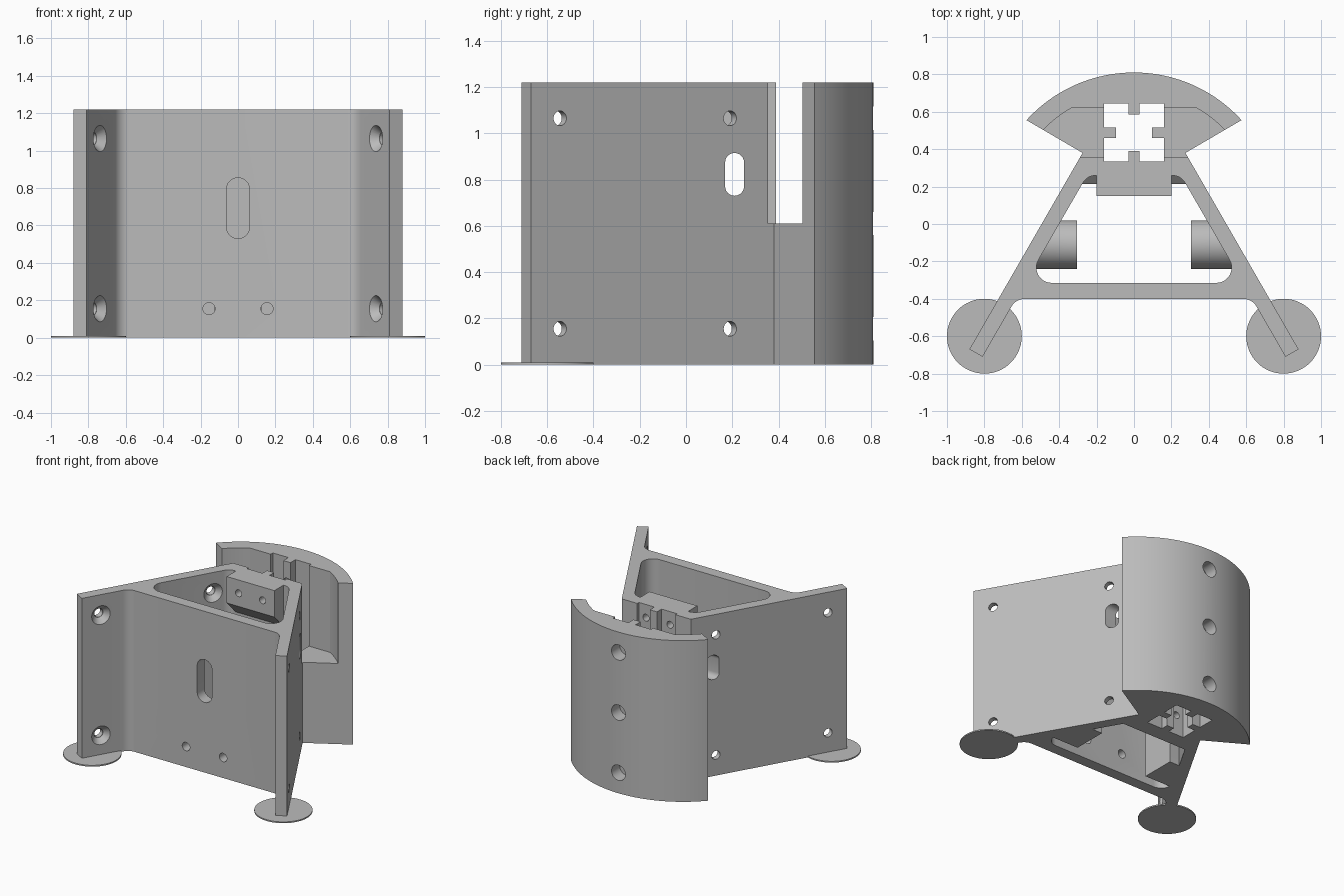
import bpy, bmesh
from math import radians, sin, cos
from mathutils import Vector, Matrix

cube = bpy.data.objects.get("Cube")
if cube:
    bpy.data.objects.remove(cube, do_unlink=True)

HEIGHT = 1.22
MID = 0.61
ARC_Y = 0.034      # centre of the curved back

grey = bpy.data.materials.new("light_grey")
grey.use_nodes = True
grey.diffuse_color = (0.5, 0.5, 0.5, 1)
grey.node_tree.nodes["Principled BSDF"].inputs["Base Color"].default_value = (0.5, 0.5, 0.5, 1)


def finish(name, bm):
    bmesh.ops.recalc_face_normals(bm, faces=bm.faces)
    mesh = bpy.data.meshes.new(name)
    bm.to_mesh(mesh)
    bm.free()
    mesh.materials.append(grey)
    obj = bpy.data.objects.new(name, mesh)
    bpy.context.collection.objects.link(obj)
    return obj


def prism(name, points, lo, hi, axis="z"):
    """Extrude a 2D outline along an axis; x uses (y, z), y uses (x, z)."""
    place = {"x": lambda a, b, t: (t, a, b),
             "y": lambda a, b, t: (a, t, b),
             "z": lambda a, b, t: (a, b, t)}[axis]
    bm = bmesh.new()
    face = bm.faces.new([bm.verts.new(place(a, b, lo)) for a, b in points])
    new = bmesh.ops.extrude_face_region(bm, geom=[face])["geom"]
    bmesh.ops.translate(bm, vec=place(0, 0, hi - lo),
                        verts=[v for v in new if isinstance(v, bmesh.types.BMVert)])
    return finish(name, bm)


def rod(name, start, end, r1, r2=None, segments=32):
    """Cylinder or cone between two points."""
    start, end = Vector(start), Vector(end)
    d = end - start
    turn = d.to_track_quat("Z", "Y").to_matrix().to_4x4()
    bm = bmesh.new()
    bmesh.ops.create_cone(bm, cap_ends=True, segments=segments, radius1=r1,
                          radius2=r1 if r2 is None else r2, depth=d.length,
                          matrix=Matrix.Translation((start + end) / 2) @ turn)
    return finish(name, bm)


def arc(cx, cy, r, a0, a1, n):
    return [(cx + r * cos(radians(a0 + (a1 - a0) * i / n)),
             cy + r * sin(radians(a0 + (a1 - a0) * i / n))) for i in range(n + 1)]


def mirrored(half):
    """Close a right-hand outline with its mirror image."""
    return half + [(-x, y) for x, y in reversed(half) if abs(x) > 1e-5]


def fillet(before, corner, after, r, n=8):
    """Points of a rounded corner."""
    p, c, q = Vector(before), Vector(corner), Vector(after)
    u, v = (p - c).normalized(), (q - c).normalized()
    half = u.angle(v) / 2
    centre = c + (u + v).normalized() * (r / sin(half))
    reach = r * cos(half) / sin(half)
    start, end = c + u * reach - centre, c + v * reach - centre
    points = []
    for i in range(n + 1):
        t = 2 * half
        sweep = radians(180) - t
        a, b = sin(sweep * (1 - i / n)), sin(sweep * i / n)
        points.append(tuple(centre + (start * a + end * b) / sin(sweep)))
    return points


def capsule(cx, z0, z1, r):
    return arc(cx, z1 - r, r, 0, 180, 12) + arc(cx, z0 + r, r, 180, 360, 12)


def combine(target, tool, operation="DIFFERENCE"):
    tool.hide_render = True
    mod = target.modifiers.new("combine", "BOOLEAN")
    mod.operation, mod.solver, mod.object = operation, "EXACT", tool
    bpy.context.view_layer.objects.active = target
    bpy.ops.object.modifier_apply(modifier=mod.name)
    bpy.data.objects.remove(tool, do_unlink=True)


def inner_x(y):
    """Inner face of the slanted side wall."""
    return 0.81 - 0.577 * (y + 0.71)


# Main body: front plate, slanted legs and curved back
back = arc(0, ARC_Y, 0.776, 42.2, 90, 28)
back[-1] = (0, 0.81)
outline = [(0, -0.4)]
outline += fillet((0, -0.4), (inner_x(-0.4), -0.4), (0.81, -0.71), 0.082)
outline += [(0.81, -0.71), (0.88, -0.67), (0.275, 0.38)] + back
body = prism("bracket_body", mirrored(outline), 0, HEIGHT)

# Central triangular opening with rounded corners
low, high = (inner_x(-0.315), -0.315), (inner_x(0.26), 0.26)
cavity = [(0, -0.315)] + fillet((0, -0.315), low, high, 0.082)
cavity += fillet(low, high, (0, 0.26), 0.082) + [(0, 0.26)]
combine(body, prism("cavity_cutter", mirrored(cavity), -0.1, 1.3))

# Clamp block, lower ledge and round-topped inner pillars
combine(body, prism("clamp_block", [(0.15, HEIGHT), (0.15, 1.02), (0.3, 0.87), (0.3, HEIGHT)],
                    -0.2, 0.2, "x"), "UNION")
combine(body, prism("lower_ledge", [(0.215, 0), (0.3, 0), (0.3, 0.38), (0.215, 0.3)],
                    -0.28, 0.28, "x"), "UNION")
pillar = [(-0.24, 0), (0.02, 0)] + arc(-0.11, 0.32, 0.13, 0, 180, 20)
for s in (-1, 1):
    # the outer end follows the slant of the wall
    post = prism("inner_pillar", pillar, s * 0.305, s * 0.42, "x")
    for v in post.data.vertices:
        if abs(v.co.x) > 0.4:
            v.co.x = s * (inner_x(v.co.y) + 0.03)
    combine(body, post, "UNION")

# Open gap between frame and curved shell in the upper half
gap = [(0, 0.39), (0.03, 0.39), (0.03, 0.355), (0.5, 0.355)]
gap += arc(0, ARC_Y, 0.675, 40, 60.2, 12) + [(0.03, 0.62), (0.03, 0.585), (0, 0.585)]
combine(body, prism("gap_cutter", mirrored(gap), MID, 1.3))

# Square post socket with four keys
socket = [(0, 0.39), (0.03, 0.39), (0.03, 0.335), (0.16, 0.335), (0.16, 0.46), (0.095, 0.46),
          (0.095, 0.515), (0.16, 0.515), (0.16, 0.645), (0.03, 0.645), (0.03, 0.585), (0, 0.585)]
combine(body, prism("socket_cutter", mirrored(socket), -0.1, 1.3))

# Slots in the front plate and side walls
combine(body, prism("front_slot", capsule(0, 0.53, 0.855, 0.062), -0.5, -0.25, "y"))
combine(body, prism("side_slot", capsule(0.21, 0.73, 0.915, 0.041), -0.6, 0.6, "x"))

# Screw holes
normal = Vector((0.866, 0.5, 0))
for s in (-1, 1):
    flip = Matrix.Diagonal((s, 1, 1))
    for z in (0.155, 1.065):
        for x, y in ((0.738, -0.585), (inner_x(0.15), 0.15)):
            p = Vector((x, y, z))
            combine(body, rod("wall_hole", flip @ (p - normal * 0.06),
                              flip @ (p + normal * 0.14), 0.032))
            combine(body, rod("countersink", flip @ (p - normal * 0.002),
                              flip @ (p + normal * 0.04), 0.072, 0.034))
    combine(body, rod("front_hole", (s * 0.155, -0.5, 0.155), (s * 0.155, -0.25, 0.155), 0.032))
    combine(body, rod("clamp_hole", (s * 0.1, 0.1, 1.12), (s * 0.1, 0.4, 1.12), 0.026))
    combine(body, rod("ledge_hole", (s * 0.1, 0.1, 0.155), (s * 0.1, 0.4, 0.155), 0.026))
for z in (0.155, MID, 1.065):
    combine(body, rod("back_hole", (0, 0.5, z), (0, 0.9, z), 0.03))
    combine(body, rod("back_bore", (0, 0.71, z), (0, 0.9, z), 0.058))

# Thin round pads under the front legs
parts = [body]
for s, side in ((1, "left"), (-1, "right")):
    parts.append(rod(side + "_foot_pad", (s * 0.8, -0.6, 0), (s * 0.8, -0.6, 0.01), 0.2, segments=64))

# Smooth the round surfaces and keep the edges sharp
bpy.ops.object.select_all(action="DESELECT")
for part in parts:
    part.select_set(True)
bpy.context.view_layer.objects.active = body
bpy.ops.object.shade_smooth_by_angle(angle=radians(30))
